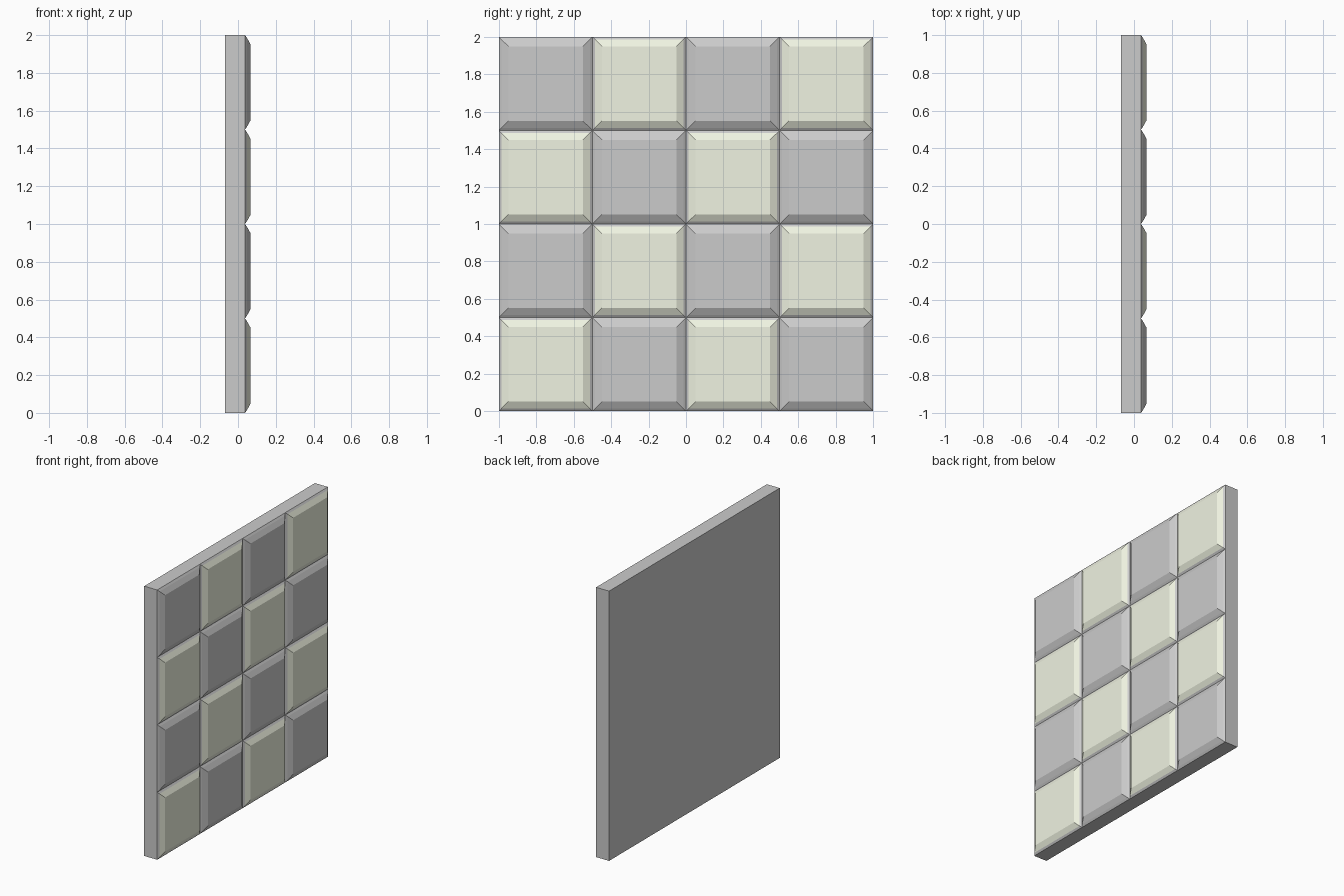
import bpy, bmesh

if "Cube" in bpy.data.objects:
    bpy.data.objects.remove(bpy.data.objects["Cube"])

N, CELL = 4, 0.5
BACK, SEAT, LIP, FACE = -0.069, 0.037, 0.047, 0.067   # x depths
GAP, BEVEL = 0.014, 0.05                              # insets from the cell edge


def square(bm, row, col, inset, x):
    y0, z0 = -1 + col * CELL + inset, row * CELL + inset
    s = CELL - 2 * inset
    return [bm.verts.new((x, y0 + a * s, z0 + b * s))
            for a, b in ((0, 0), (1, 0), (1, 1), (0, 1))]


def bridge(bm, a, b):
    for i in range(4):
        j = (i + 1) % 4
        bm.faces.new((a[i], a[j], b[j], b[i]))


def finish(bm, name, material=None):
    bmesh.ops.remove_doubles(bm, verts=bm.verts, dist=1e-5)
    mesh = bpy.data.meshes.new(name)
    bm.to_mesh(mesh)
    bm.free()
    if material:
        mesh.materials.append(material)
    bpy.context.collection.objects.link(bpy.data.objects.new(name, mesh))


cells = [(r, c) for r in range(N) for c in range(N)]

# Backing slab: plain back and sides, front made of sloped tile rims
bm = bmesh.new()
corners = ((-1, 0), (1, 0), (1, 2), (-1, 2))
back = [bm.verts.new((BACK, y, z)) for y, z in corners]
front = [bm.verts.new((SEAT, y, z)) for y, z in corners]
bm.faces.new(back[::-1])
bridge(bm, back, front)
for r, c in cells:
    bridge(bm, square(bm, r, c, 0, SEAT), square(bm, r, c, GAP, LIP))
finish(bm, "wall_slab")

# Bevelled tiles in a checkerboard
green = bpy.data.materials.new("pale_green")
green.diffuse_color = (0.87, 0.9, 0.76, 1)
green.use_nodes = True
green.node_tree.nodes["Principled BSDF"].inputs["Base Color"].default_value = green.diffuse_color
for parity, name, mat in ((0, "green_tiles", green), (1, "grey_tiles", None)):
    bm = bmesh.new()
    for r, c in cells:
        if (r + c) % 2 == parity:
            top = square(bm, r, c, BEVEL, FACE)
            bridge(bm, square(bm, r, c, GAP, LIP), top)
            bm.faces.new(top)
    finish(bm, name, mat)
